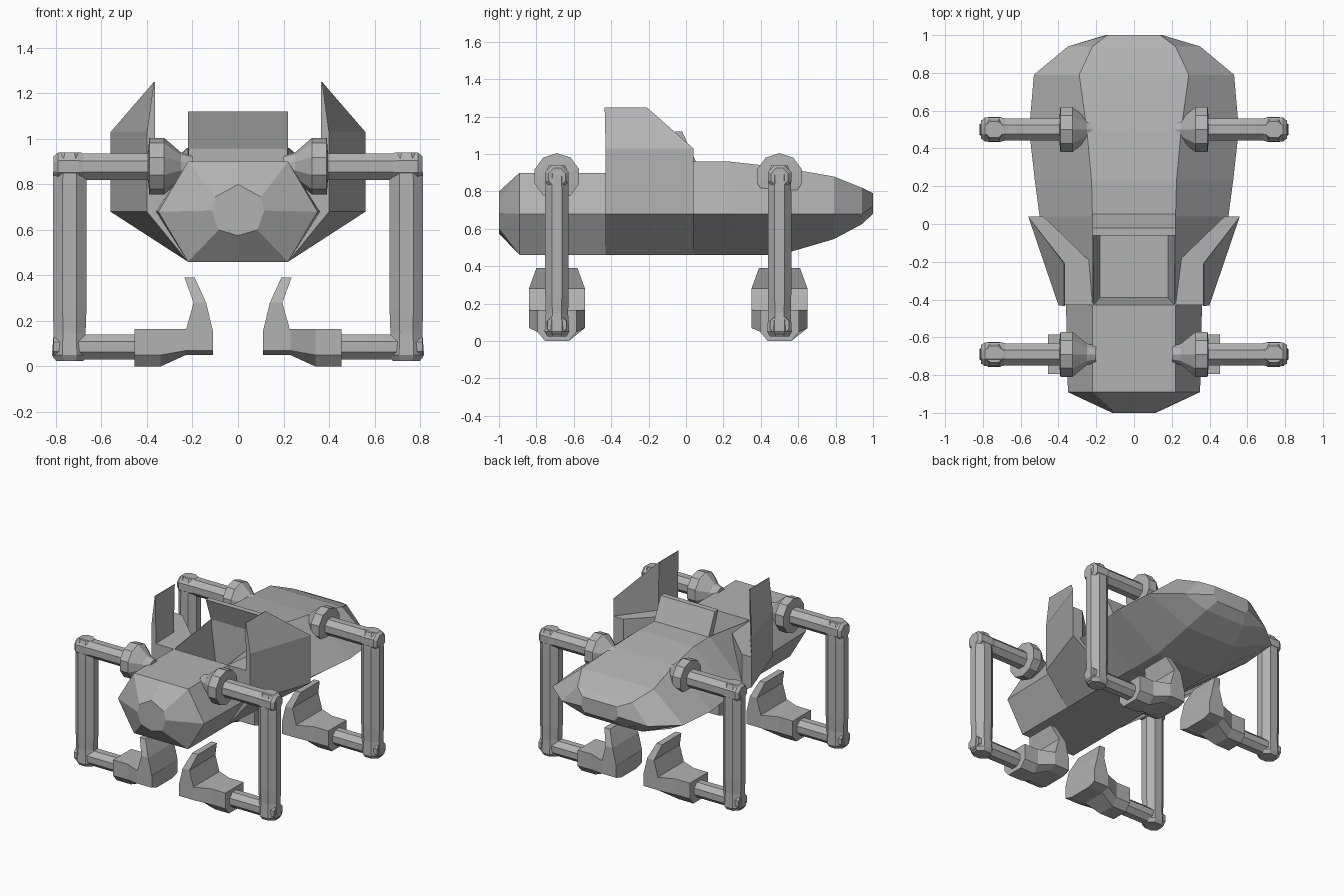
import bpy, bmesh, math
from mathutils import Vector

if "Cube" in bpy.data.objects:
    bpy.data.objects.remove(bpy.data.objects["Cube"])

grey = bpy.data.materials.new("grey metal")
grey.diffuse_color = (0.45, 0.45, 0.45, 1)
grey.use_nodes = True
grey.node_tree.nodes["Principled BSDF"].inputs["Base Color"].default_value = grey.diffuse_color


def loft(name, rings, mirror=False):
    """Skin a list of equal-length point rings, cap both ends."""
    bm = bmesh.new()
    vs = [[bm.verts.new(p) for p in r] for r in rings]
    n = len(vs[0])
    for a, b in zip(vs, vs[1:]):
        for i in range(n):
            j = (i + 1) % n
            bm.faces.new((a[i], a[j], b[j], b[i]))
    bm.faces.new(vs[0][::-1])
    bm.faces.new(vs[-1])
    bmesh.ops.recalc_face_normals(bm, faces=bm.faces)
    me = bpy.data.meshes.new(name)
    bm.to_mesh(me)
    bm.free()
    me.materials.append(grey)
    ob = bpy.data.objects.new(name, me)
    bpy.context.collection.objects.link(ob)
    if mirror:
        ob.modifiers.new("mirror", 'MIRROR')
    return ob


def lathe(axis, centre, profile, n=8, sy=1.0):
    """Rings of radius r at position t along x or z."""
    rings = []
    for t, r in profile:
        ring = []
        for i in range(n):
            a = 2 * math.pi * (i + 0.5) / n
            u, v = r * math.cos(a) * sy, r * math.sin(a)
            off = Vector((t, u, v)) if axis == 'x' else Vector((v, u, t))
            ring.append(Vector(centre) + off)
        rings.append(ring)
    return rings


def hull_ring(y, wt, zt, wm, wb, zb, zm=0.68):
    half = [(0, zt), (wt, zt), (wm, zm), (wb, zb), (0, zb)]
    pts = half + [(-x, z) for x, z in half[-2:0:-1]]
    return [(x, y, z) for x, z in pts]


# Hull: pointed nose, straight cockpit section, wide rounded tail
nose = [(0, .80), (.10, .745), (.115, .685), (.085, .60), (0, .575)]
nose = nose + [(-x, z) for x, z in nose[-2:0:-1]]
hull = loft("hull", [
    [(x, -1, z) for x, z in nose],
    hull_ring(-.89, .22, .90, .35, .22, .46),
    hull_ring(-.43, .22, .90, .36, .22, .46),
    hull_ring(.04, .22, .96, .50, .22, .46),
    hull_ring(.23, .225, .96, .525, .22, .46),
    hull_ring(.50, .25, .93, .555, .22, .46),
    hull_ring(.79, .29, .88, .53, .20, .545),
    hull_ring(.94, .22, .82, .35, .16, .625),
    hull_ring(1.0, .14, .79, .15, .12, .68, .72)])

# Cockpit opening cut from the hull
def rect(w, y0, y1, z):
    return [(-w, y0, z), (w, y0, z), (w, y1, z), (-w, y1, z)]

cutter = loft("cockpit_cutter", [rect(.18, -.39, .0, .64), rect(.215, -.43, .0, .91),
                                 rect(.215, -.43, .0, 1.3)])
cutter.hide_render = True
cutter.hide_viewport = True
cut = hull.modifiers.new("cockpit", 'BOOLEAN')
cut.object = cutter
cut.operation = 'DIFFERENCE'
cut.solver = 'EXACT'

# Hood overhanging the cockpit's rear
hood = [(-.06, 1.12), (-.02, 1.12), (.055, .955), (.0, .955)]
loft("cockpit_hood", [[(x, y, z) for y, z in hood] for x in (-.22, .22)])

# Side sponsons beside the cockpit, widening towards the back
sponson = [(.22, -.43), (.40, -.43), (.56, .04), (.48, .04), (.22, -.21)]
loft("side_sponson", [[(x, y, z) for x, y in sponson] for z in (.68, .90)], True)
under = [(.20, -.43, .46), (.22, -.43, .46), (.22, .04, .46), (.20, .04, .46)]
loft("sponson_underside", [under, [(.20, -.43, .68), (.40, -.43, .68),
                                   (.56, .04, .68), (.20, .04, .68)]], True)

# Upright fins with a top that leans inwards
fin = [(.40, -.43), (.56, .04), (.37, -.21), (.365, -.43)]
loft("fin", [[(x, y, .68) for x, y in fin], [(x, y, 1.03) for x, y in fin],
             [(.37, -.435, 1.25), (.37, -.21, 1.25), (.365, -.21, 1.25), (.365, -.435, 1.25)]], True)


def bevel_ring(x, y, w, z0, z1, c):
    """Box section across y with chamfered lower corners."""
    return [(x, y - w, z1), (x, y + w, z1), (x, y + w, z0 + c),
            (x, y + w * .6, z0), (x, y - w * .6, z0), (x, y - w, z0 + c)]


# Four legs: hip, arm, post, lower arm and foot, mirrored left to right
for tag, y in (("front", -.69), ("rear", .50)):
    loft(tag + "_hip", lathe('x', (0, y, .88), [
        (.20, .045), (.25, .06), (.325, .125), (.39, .125), (.395, .065)], 10), True)
    loft(tag + "_upper_arm", lathe('x', (0, y, .878), [
        (.36, .063), (.68, .063), (.70, .068), (.79, .068), (.81, .05)]), True)
    loft(tag + "_leg_post", lathe('z', (.74, y, 0), [
        (.025, .065), (.05, .084), (.15, .076), (.25, .08), (.80, .08),
        (.90, .076), (.94, .055)], 8, .85), True)
    loft(tag + "_lower_arm", lathe('x', (0, y, .086), [
        (.42, .06), (.70, .06), (.81, .055)]), True)
    loft(tag + "_foot", [
        bevel_ring(.11, y, .15, .05, .16, .02),
        bevel_ring(.23, y, .15, .05, .165, .02),
        bevel_ring(.34, y, .105, .0, .165, .05),
        bevel_ring(.455, y, .105, .0, .165, .05)], True)
    loft(tag + "_foot_blade", [
        [(x0, y - w, z), (x1, y - w, z), (x1, y + w, z), (x0, y + w, z)]
        for x0, x1, w, z in ((.11, .23, .15, .155), (.14, .195, .15, .28),
                             (.19, .235, .11, .39))], True)
